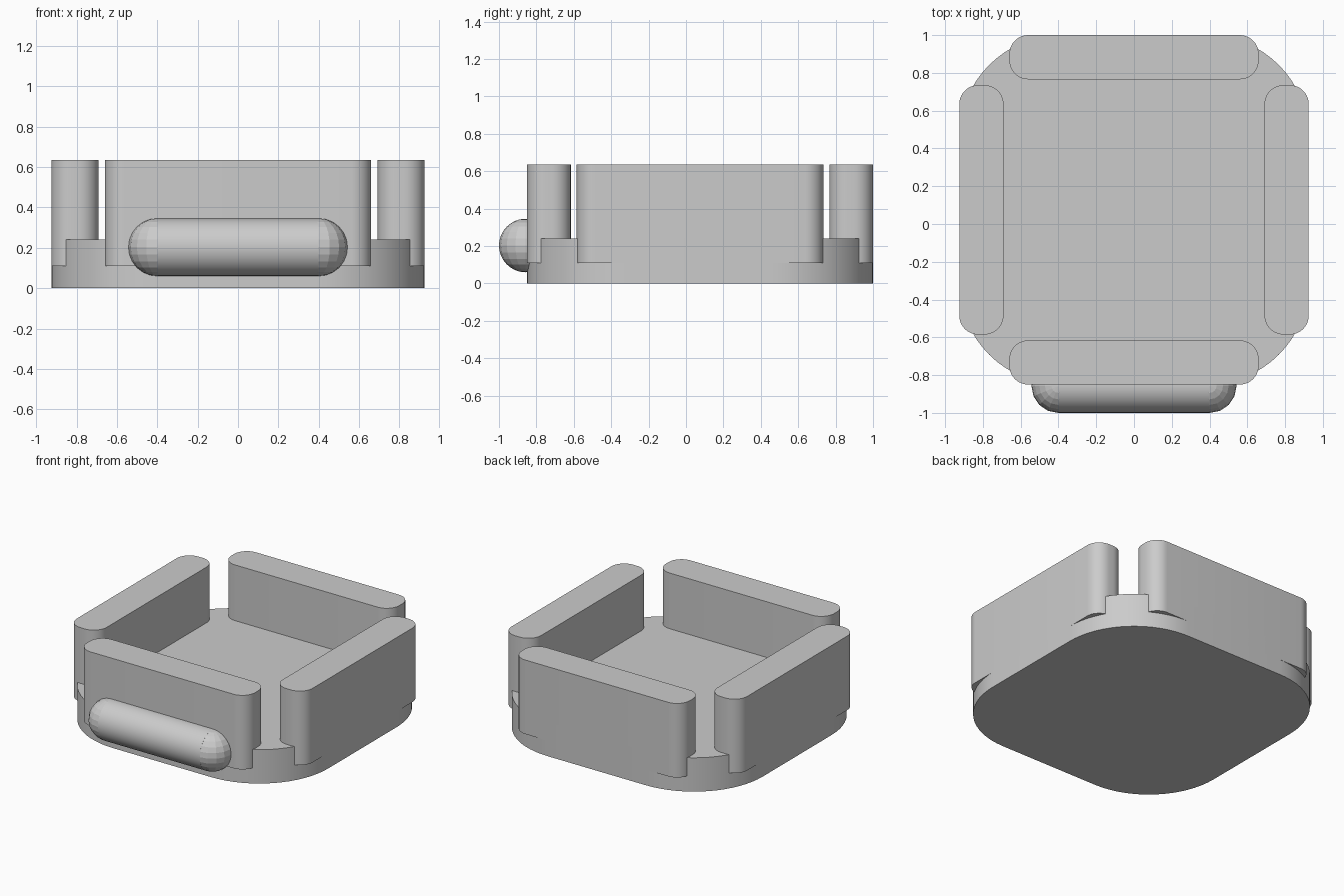
import bpy, bmesh, math
from mathutils import Matrix

cube = bpy.data.objects.get("Cube")
if cube:
    bpy.data.objects.remove(cube, do_unlink=True)

grey = bpy.data.materials.new("light_grey")
grey.use_nodes = True
grey.diffuse_color = (0.6, 0.6, 0.6, 1)
grey.node_tree.nodes["Principled BSDF"].inputs["Base Color"].default_value = (0.6, 0.6, 0.6, 1)

HALF = 0.925      # half width of the square tray
CY = 0.075        # tray centre in y


def finish(name, bm, smooth=True):
    mesh = bpy.data.meshes.new(name)
    bmesh.ops.recalc_face_normals(bm, faces=bm.faces)
    bm.to_mesh(mesh)
    bm.free()
    mesh.materials.append(grey)
    obj = bpy.data.objects.new(name, mesh)
    bpy.context.collection.objects.link(obj)
    if smooth:
        bpy.ops.object.select_all(action='DESELECT')
        obj.select_set(True)
        bpy.context.view_layer.objects.active = obj
        bpy.ops.object.shade_smooth_by_angle(angle=math.radians(30))
    return obj


def rounded_block(name, cx, cy, hx, hy, radius, z0, z1, steps):
    """Vertical prism with a rounded rectangle outline."""
    bm = bmesh.new()
    outline = []
    for q, (sx, sy) in enumerate([(1, 1), (-1, 1), (-1, -1), (1, -1)]):
        for i in range(steps + 1):
            a = math.pi / 2 * (q + i / steps)
            outline.append(bm.verts.new((cx + sx * (hx - radius) + radius * math.cos(a),
                                         cy + sy * (hy - radius) + radius * math.sin(a), z0)))
    face = bm.faces.new(outline)
    top = bmesh.ops.extrude_face_region(bm, geom=[face], use_keep_orig=True)
    verts = [g for g in top["geom"] if isinstance(g, bmesh.types.BMVert)]
    bmesh.ops.translate(bm, verts=verts, vec=(0, 0, z1 - z0))
    return finish(name, bm)


# Base slab with large round corners
rounded_block("base", 0, CY, HALF, HALF, 0.54, 0, 0.24, 16)

# Four walls, round-ended, overhanging the base corners
LENGTH, THICK = 0.66, 0.117
for name, dx, dy in [("left_wall", 1, 0), ("right_wall", -1, 0),
                     ("back_wall", 0, 1), ("front_wall", 0, -1)]:
    off = HALF - THICK
    hx, hy = (THICK, LENGTH) if dx else (LENGTH, THICK)
    rounded_block(name, dx * off, CY + dy * off, hx, hy, 0.1, 0.11, 0.635, 10)

# Front bumper: a rod with a ball at each end
RADIUS, REACH = 0.143, 0.4
centre = Matrix.Translation((0, -0.857, 0.203))
along_x = Matrix.Rotation(math.pi / 2, 4, 'Y')
bm = bmesh.new()
bmesh.ops.create_cone(bm, cap_ends=True, segments=32, radius1=RADIUS, radius2=RADIUS,
                      depth=2 * REACH, matrix=centre @ along_x)
finish("bumper_rod", bm)
for name, side in [("bumper_left_end", 1), ("bumper_right_end", -1)]:
    bm = bmesh.new()
    bmesh.ops.create_uvsphere(bm, u_segments=16, v_segments=12, radius=RADIUS,
                              matrix=Matrix.Translation((side * REACH, 0, 0)) @ centre)
    finish(name, bm, smooth=False)
